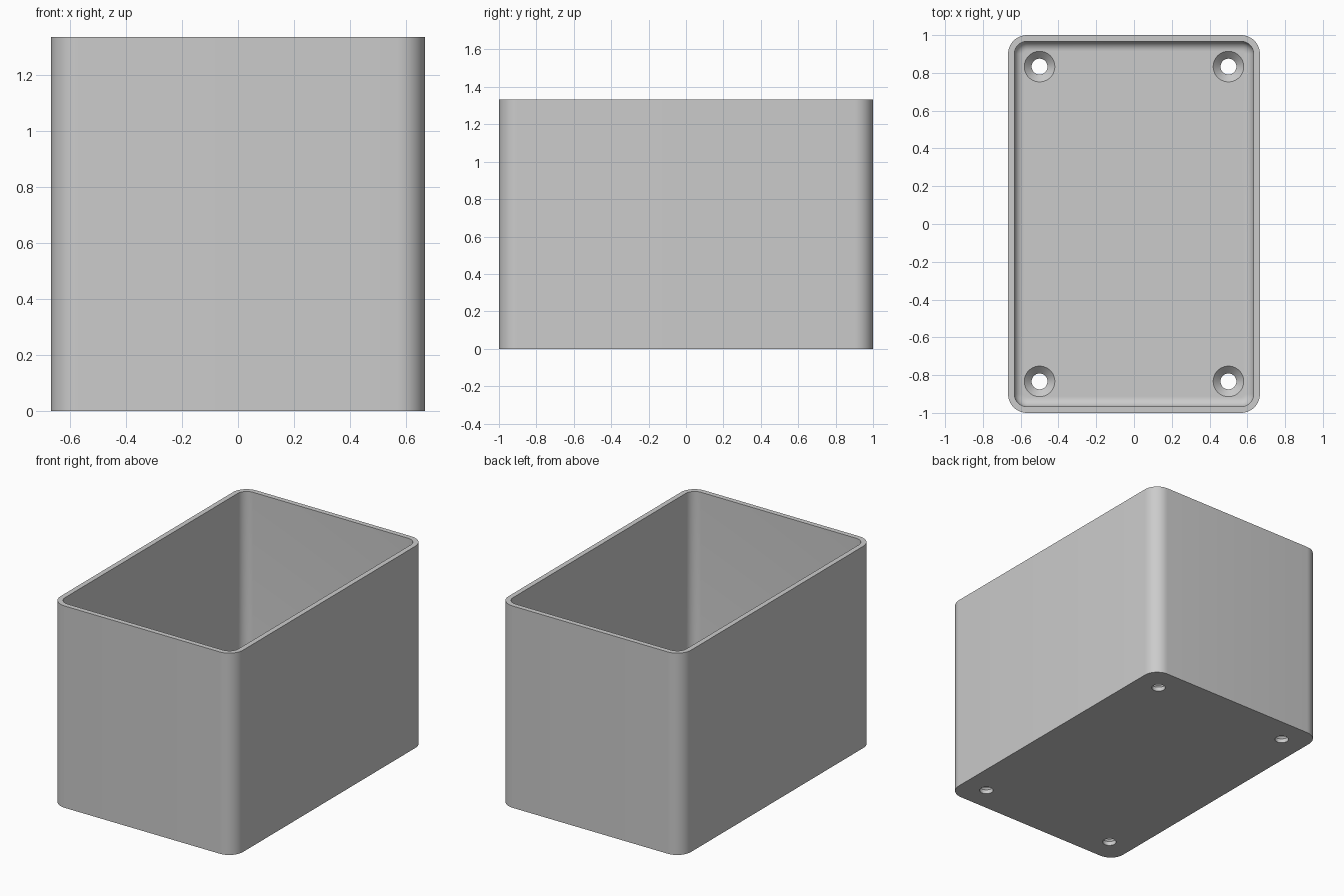
import bpy, bmesh, math

cube = bpy.data.objects.get("Cube")
if cube:
    bpy.data.objects.remove(cube, do_unlink=True)

HALF_X, HALF_Y, HEIGHT = 0.6667, 1.0, 1.3333
CORNER, WALL, FLOOR, FILLET = 0.1, 0.0333, 0.0667, 0.05
HOLE_R, SINK_R = 0.042, 0.081
HOLE_X, HOLE_Y = 0.5, 0.8333

grey = bpy.data.materials.new("light grey plastic")
grey.use_nodes = True
color = (0.6, 0.6, 0.6, 1)
grey.diffuse_color = color
grey.node_tree.nodes["Principled BSDF"].inputs["Base Color"].default_value = color


def rounded_ring(bm, inset, z, steps=10):
    """Rounded rectangle, inset from the outer outline."""
    radius = CORNER - inset
    cx, cy = HALF_X - CORNER, HALF_Y - CORNER
    ring = []
    for i, (sx, sy) in enumerate([(1, 1), (-1, 1), (-1, -1), (1, -1)]):
        for k in range(steps + 1):
            a = (i + k / steps) * math.pi / 2
            ring.append(bm.verts.new((sx * cx + radius * math.cos(a),
                                      sy * cy + radius * math.sin(a), z)))
    return ring


def circle_ring(bm, x, y, radius, z, steps=40):
    return [bm.verts.new((x + radius * math.cos(math.tau * k / steps),
                          y + radius * math.sin(math.tau * k / steps), z))
            for k in range(steps)]


def loft(bm, rings):
    """Join rings into a closed solid."""
    for a, b in zip(rings, rings[1:]):
        for k in range(len(a)):
            n = (k + 1) % len(a)
            bm.faces.new((a[k], a[n], b[n], b[k]))
    bm.faces.new(rings[0][::-1])
    bm.faces.new(rings[-1])


def make_object(name, bm):
    bmesh.ops.recalc_face_normals(bm, faces=bm.faces)
    mesh = bpy.data.meshes.new(name)
    bm.to_mesh(mesh)
    bm.free()
    mesh.materials.append(grey)
    obj = bpy.data.objects.new(name, mesh)
    bpy.context.collection.objects.link(obj)
    return obj


# Open box: outer wall, rim, inner wall, rounded inner floor edge
bm = bmesh.new()
rings = [rounded_ring(bm, 0, 0), rounded_ring(bm, 0, HEIGHT),
         rounded_ring(bm, WALL, HEIGHT)]
for k in range(9):
    a = k / 8 * math.pi / 2
    rings.append(rounded_ring(bm, WALL + FILLET * (1 - math.cos(a)),
                              FLOOR + FILLET * (1 - math.sin(a))))
loft(bm, rings)
box = make_object("open_box", bm)

# Countersunk screw holes through the floor
bm = bmesh.new()
for x in (-HOLE_X, HOLE_X):
    for y in (-HOLE_Y, HOLE_Y):
        sink_z = FLOOR - (SINK_R - HOLE_R)
        profile = [(HOLE_R, -0.05), (HOLE_R, sink_z),
                   (SINK_R, FLOOR), (SINK_R, FLOOR + 0.05)]
        loft(bm, [circle_ring(bm, x, y, r, z) for r, z in profile])
cutter = make_object("screw_hole_cutter", bm)
cutter.hide_render = True

cut = box.modifiers.new("screw_holes", 'BOOLEAN')
cut.operation = 'DIFFERENCE'
cut.solver = 'EXACT'
cut.object = cutter

bpy.ops.object.select_all(action='DESELECT')
bpy.context.view_layer.objects.active = box
box.select_set(True)
bpy.ops.object.modifier_apply(modifier=cut.name)
bpy.data.objects.remove(cutter, do_unlink=True)
bpy.ops.object.shade_smooth_by_angle(angle=math.radians(30))
